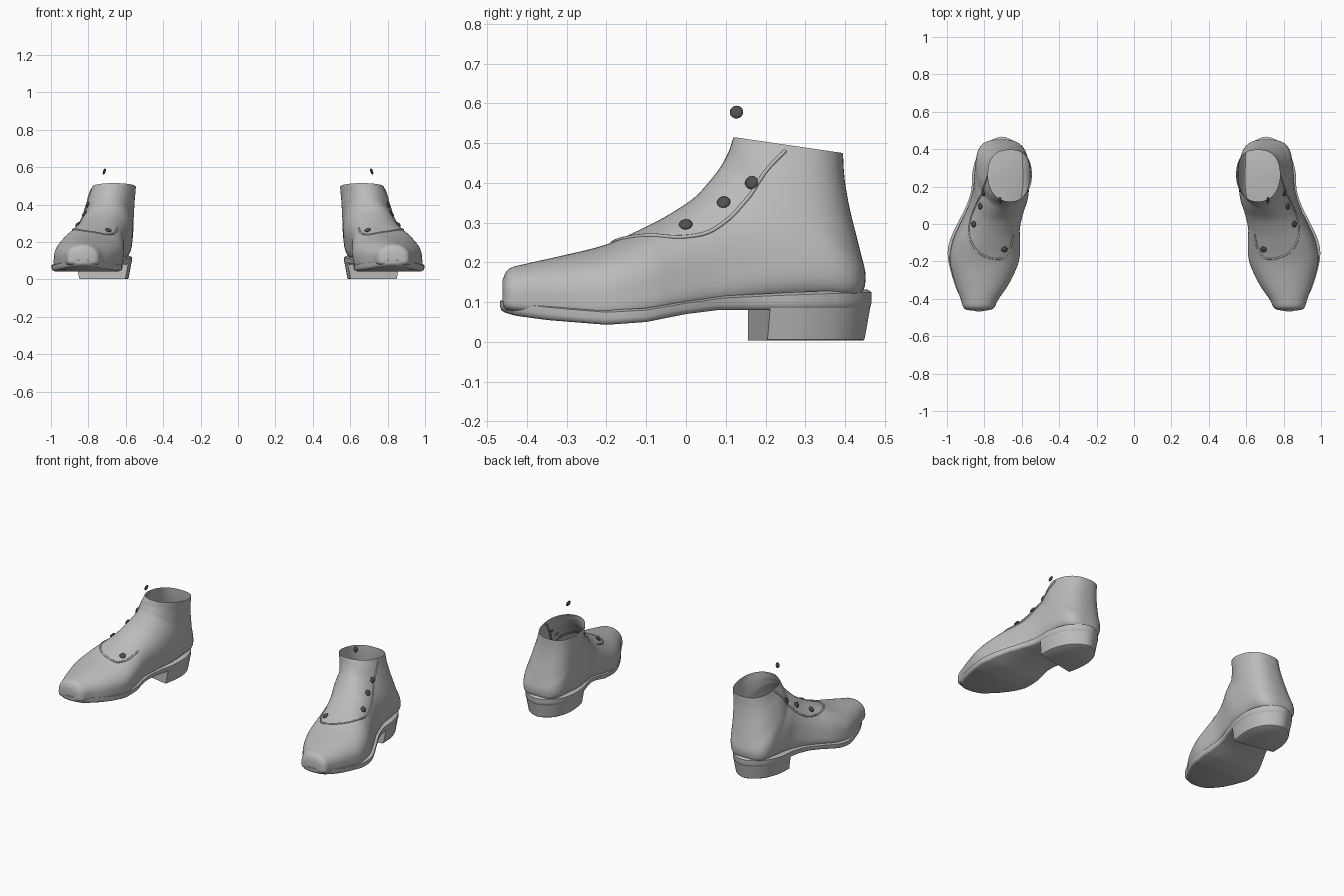
import bpy, bmesh, math
from mathutils import Vector
from mathutils.bvhtree import BVHTree

if "Cube" in bpy.data.objects:
    bpy.data.objects.remove(bpy.data.objects["Cube"])


def material(name, v):
    m = bpy.data.materials.new(name)
    m.diffuse_color = (v, v, v, 1)
    m.use_nodes = True
    m.node_tree.nodes["Principled BSDF"].inputs["Base Color"].default_value = m.diffuse_color
    return m


LEATHER = material("grey_leather", 0.5)
DARK = material("dark_button", 0.08)


def smooth(rows, steps, closed=False):
    """Catmull-Rom sampling of tuples of any length."""
    n, out = len(rows), []
    for i in range(n if closed else n - 1):
        q = [rows[(i + d) % n] if closed else rows[min(max(i + d, 0), n - 1)]
             for d in (-1, 0, 1, 2)]
        for s in range(steps):
            t = s / steps
            out.append(tuple(
                0.5 * (2 * b + (c - a) * t + (2 * a - 5 * b + 4 * c - d) * t * t
                       + (3 * b - a - 3 * c + d) * t ** 3)
                for a, b, c, d in zip(*q)))
    if not closed:
        out.append(tuple(rows[-1]))
    return out


def lerp_table(table, y):
    for (y0, z0), (y1, z1) in zip(table, table[1:]):
        if y <= y1:
            t = max(0, (y - y0) / (y1 - y0))
            return z0 + (z1 - z0) * t
    return table[-1][1]


def finish(obj, angle=40):
    """Smooth shading and the mirrored second shoe."""
    bpy.ops.object.select_all(action='DESELECT')
    obj.select_set(True)
    bpy.context.view_layer.objects.active = obj
    bpy.ops.object.shade_smooth_by_angle(angle=math.radians(angle))
    mod = obj.modifiers.new("other_shoe", 'MIRROR')
    mod.use_mirror_merge = False


def to_object(name, bm, mat, angle=40):
    bmesh.ops.recalc_face_normals(bm, faces=bm.faces)
    me = bpy.data.meshes.new(name)
    bm.to_mesh(me)
    bm.free()
    me.materials.append(mat)
    obj = bpy.data.objects.new(name, me)
    bpy.context.collection.objects.link(obj)
    finish(obj, angle)
    return obj


def loft(rings, cap_start=True, cap_end=True):
    bm = bmesh.new()
    vs = [[bm.verts.new(p) for p in r] for r in rings]
    n = len(vs[0])
    for a, b in zip(vs, vs[1:]):
        for i in range(n):
            j = (i + 1) % n
            bm.faces.new((a[i], a[j], b[j], b[i]))
    if cap_start:
        bm.faces.new(vs[0][::-1])
    if cap_end:
        bm.faces.new(vs[-1])
    return bm


# Upper: slices fanning from the upright toe to the level collar
# top y, top z, bottom y, bottom z, top x, bottom x, half width
SECTIONS = [
    (-.462, .155, -.462, .100, .83, .83, .045),
    (-.445, .184, -.452, .080, .83, .83, .080),
    (-.40, .197, -.40, .070, .825, .825, .102),
    (-.32, .215, -.32, .060, .81, .813, .143),
    (-.20, .245, -.20, .050, .79, .806, .184),
    (-.10, .290, -.09, .060, .765, .802, .176),
    (-.04, .322, 0, .080, .745, .785, .157),
    (.02, .362, .10, .090, .725, .75, .147),
    (.06, .405, .22, .100, .705, .72, .146),
    (.08, .430, .34, .105, .695, .715, .145),
    (.09, .445, .43, .110, .69, .712, .142),
    (.098, .460, .452, .160, .685, .71, .139),
    (.108, .480, .438, .230, .68, .70, .134),
    (.113, .495, .413, .330, .675, .685, .127),
    (.117, .507, .399, .410, .668, .672, .121),
    (.12, .515, .395, .475, .663, .663, .117)]
SEG, STEPS = 56, 4
rings = []
for i, (ty, tz, by, bz, tx, bx, hw) in enumerate(smooth(SECTIONS, STEPS)):
    k = min(max((i / STEPS - 6) / 6, 0), 1)
    mid = 0.40 + 0.10 * k
    p_top, p_bot = 2.1, 5 - 2.5 * k
    ring = []
    for s in range(SEG):
        a = 2 * math.pi * s / SEG
        c, v = math.cos(a), math.sin(a)
        p = p_top if v >= 0 else p_bot
        x = math.copysign(abs(c) ** (2 / p), c) * hw
        h = math.copysign(abs(v) ** (2 / p), v)
        u = mid + h * ((1 - mid) if h > 0 else mid)
        ring.append((bx + (tx - bx) * u + x, by + (ty - by) * u, bz + (tz - bz) * u))
    rings.append(ring)
bm = loft(rings, cap_end=False)
bmesh.ops.recalc_face_normals(bm, faces=bm.faces)
surface = BVHTree.FromBMesh(bm)
upper = to_object("upper", bm, LEATHER, 60)

# Plan outline shared by sole and heel
OUTLINE = smooth([
    (.83, -.468), (.88, -.452), (.92, -.405), (.96, -.32), (.995, -.18),
    (.985, -.09), (.945, 0), (.90, .09), (.87, .18), (.86, .30), (.81, .41),
    (.71, .467), (.615, .42), (.57, .32), (.573, .2), (.60, .1), (.625, 0),
    (.618, -.14), (.645, -.27), (.73, -.41), (.78, -.455)], 4, closed=True)


def inset(d):
    """Outline moved inward by d."""
    n, out = len(OUTLINE), []
    for i, (x, y) in enumerate(OUTLINE):
        (x0, y0), (x1, y1) = OUTLINE[i - 1], OUTLINE[(i + 1) % n]
        t = Vector((x1 - x0, y1 - y0)).normalized()
        out.append((x - t.y * d, y + t.x * d))
    return out


# Sole: flat slab bent to the arch of the foot
BOTTOM = [(-.47, .078), (-.43, .066), (-.35, .055), (-.2, .043), (-.1, .05),
          (0, .07), (.08, .08), (.47, .08)]
TOP = [(-.47, .108), (-.4, .098), (-.3, .088), (-.2, .08), (-.1, .085),
       (0, .102), (.1, .116), (.25, .124), (.47, .133)]
bm = loft([[(x, y, t) for x, y in inset(d)] for d, t in
           ((.012, 0), (.003, .12), (0, .4), (0, .85), (.012, 1))])
for i in range(-22, 23):
    bmesh.ops.bisect_plane(bm, geom=bm.verts[:] + bm.edges[:] + bm.faces[:], dist=1e-5,
                           plane_co=(0, i * .02, 0), plane_no=(0, 1, 0))
for v in bm.verts:
    lo, hi = lerp_table(BOTTOM, v.co.y), lerp_table(TOP, v.co.y)
    v.co.z = lo + (hi - lo) * v.co.z
to_object("sole", bm, LEATHER, 50)

# Heel: tapered block with a slanted front face
bm = loft([[(x, y, z) for x, y in inset(d)] for d, z in
           ((.022, .003), (.018, .006), (.001, .1))])
bmesh.ops.bisect_plane(bm, geom=bm.verts[:] + bm.edges[:] + bm.faces[:],
                       plane_co=(.575, .15, 0), plane_no=(-.2, 1, -.05), clear_inner=True)
bmesh.ops.holes_fill(bm, edges=[e for e in bm.edges if e.is_boundary])
to_object("heel", bm, LEATHER)

# Raised seam around the front panel
SEAM = [(.765, .25, .476), (.79, .2, .42), (.82, .15, .355), (.85, .1, .305),
        (.865, .04, .268), (.87, -.05, .25), (.84, -.13, .245), (.78, -.175, .247),
        (.70, -.185, .245), (.655, -.13, .255), (.64, -.06, .28)]
cu = bpy.data.curves.new("panel_seam", 'CURVE')
cu.dimensions = '3D'
cu.bevel_depth = .005
cu.bevel_resolution = 2
cu.use_fill_caps = True
path = [surface.find_nearest(Vector(p))[0] for p in smooth(SEAM, 5)]
sp = cu.splines.new('POLY')
sp.points.add(len(path) - 1)
for pt, co in zip(sp.points, path):
    pt.co = (*co, 1)
cu.materials.append(LEATHER)
seam = bpy.data.objects.new("panel_seam", cu)
bpy.context.collection.objects.link(seam)
bpy.ops.object.select_all(action='DESELECT')
seam.select_set(True)
bpy.context.view_layer.objects.active = seam
bpy.ops.object.convert(target='MESH')
finish(bpy.context.view_layer.objects.active, 60)


# Buttons: flattened spheres lying on the upper, the top one standing free
def button(name, co, normal):
    bm = bmesh.new()
    bmesh.ops.create_uvsphere(bm, u_segments=16, v_segments=8, radius=.017)
    rot = Vector((0, 0, 1)).rotation_difference(normal)
    for v in bm.verts:
        v.co.z *= .4
        v.co = rot @ v.co + co
    to_object(name, bm, DARK, 60)


for i, p in enumerate([(.795, .168, .397), (.82, .095, .35), (.845, 0, .283),
                       (.69, -.14, .272)]):
    co, no, _, _ = surface.find_nearest(Vector(p))
    button(f"button_{i + 1}", co + no * .004, no)
button("top_button", Vector((.715, .127, .578)), Vector((.95, -.1, .3)).normalized())
